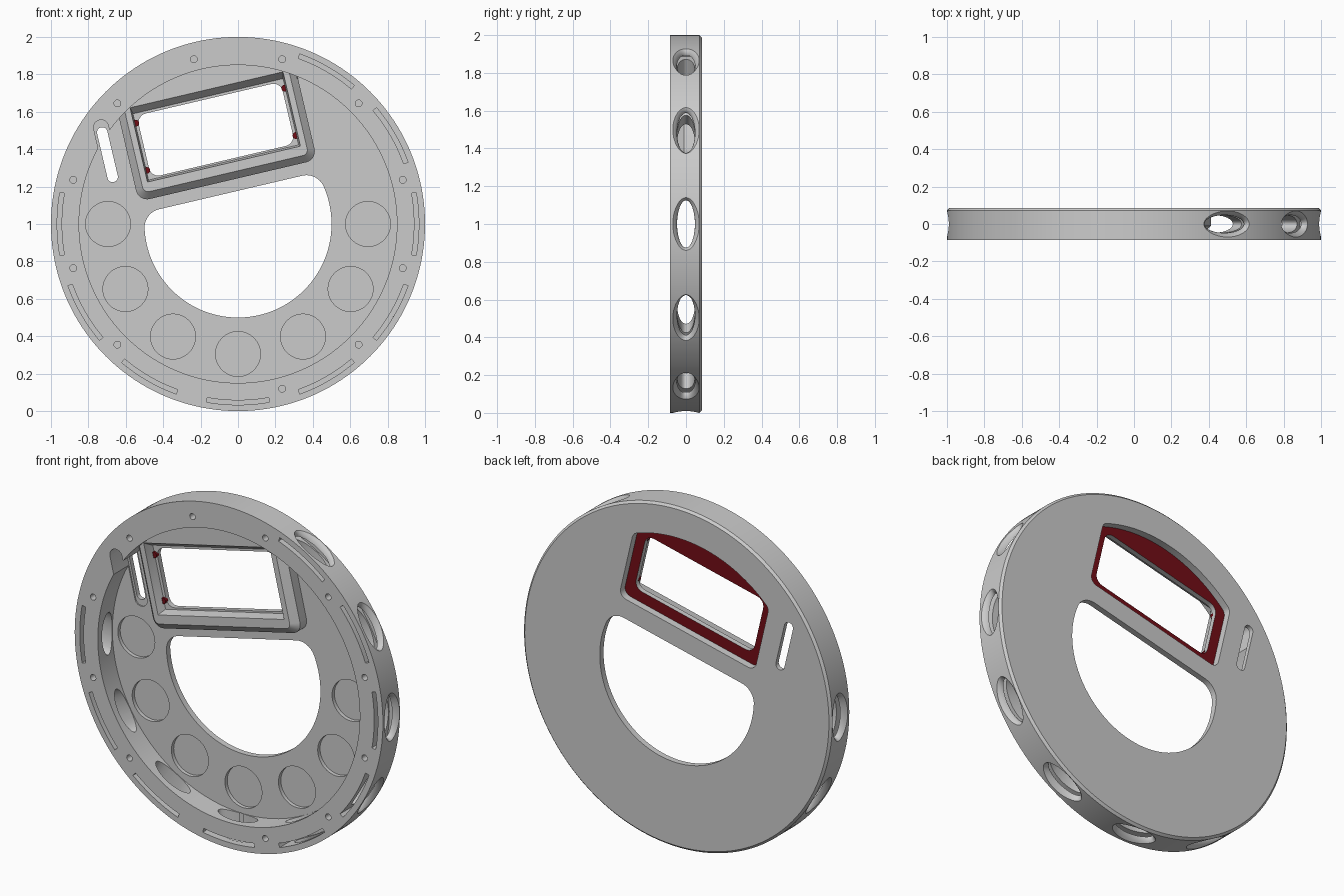
import bpy, bmesh
from math import sin, cos, pi, radians, atan2, sqrt

if "Cube" in bpy.data.objects:
    bpy.data.objects.remove(bpy.data.objects["Cube"])

TILT = radians(13.2)
FRONT, BACK, FLOOR, SEAT, LEDGE = -0.085, 0.085, 0.05, 0.042, 0.012


def arc(cx, cy, r, a0, a1, n=8):
    return [(cx + r * cos(a0 + (a1 - a0) * i / n), cy + r * sin(a0 + (a1 - a0) * i / n)) for i in range(n + 1)]


def circle(cx, cy, r, n=32):
    return arc(cx, cy, r, 0, 2 * pi, n)[:-1]


def rounded_rect(u0, u1, v0, v1, r, n=6):
    pts = []
    for k, (x, y) in enumerate([(u1 - r, v1 - r), (u0 + r, v1 - r), (u0 + r, v0 + r), (u1 - r, v0 + r)]):
        pts += arc(x, y, r, k * pi / 2, (k + 1) * pi / 2, n)
    return pts


def arched(hw, v0, R, r, rt):
    """Box with rounded lower corners and an arc of radius R on top."""
    u = hw - rt
    v = sqrt((R - rt) ** 2 - u * u)
    a = atan2(v, u)
    return (arc(hw - r, v0 + r, r, -pi / 2, 0) + arc(u, v, rt, 0, a)
            + arc(0, 0, R, a, pi - a, 32)[1:-1]
            + arc(-u, v, rt, pi - a, pi) + arc(-hw + r, v0 + r, r, pi, 1.5 * pi))


def ring(pts, y, tilt=0.0):
    c, s = cos(tilt), sin(tilt)
    return [(u * c - v * s, y, 1 + u * s + v * c) for u, v in pts]


def loft(name, solids):
    """Each solid is a list of rings, skinned and capped."""
    bm = bmesh.new()
    for rings in solids:
        vs = [[bm.verts.new(p) for p in r] for r in rings]
        for a, b in zip(vs, vs[1:]):
            for i in range(len(a)):
                j = (i + 1) % len(a)
                bm.faces.new((a[i], a[j], b[j], b[i]))
        bm.faces.new(vs[0][::-1])
        bm.faces.new(vs[-1])
    bmesh.ops.recalc_face_normals(bm, faces=bm.faces)
    me = bpy.data.meshes.new(name)
    bm.to_mesh(me)
    bm.free()
    ob = bpy.data.objects.new(name, me)
    bpy.context.collection.objects.link(ob)
    return ob


def prism(pts, y0, y1, tilt=0.0):
    return [ring(pts, y0, tilt), ring(pts, y1, tilt)]


def apply_boolean(body, tool, op='DIFFERENCE'):
    tool.hide_render = True
    m = body.modifiers.new(tool.name, 'BOOLEAN')
    m.operation, m.solver, m.object = op, 'EXACT', tool
    bpy.context.view_layer.objects.active = body
    bpy.ops.object.modifier_apply(modifier=m.name)
    bpy.data.objects.remove(tool)


# Main disc with chamfered back edge, hollowed from the front
body = loft("housing", [[ring(circle(0, 0, r, 160), y) for r, y in ((1, FRONT), (1, 0.072), (0.987, BACK))]])
apply_boolean(body, loft("cavity", [prism(circle(0, 0, 0.85, 160), -0.2, FLOOR)]))

# Raised window surround
base, top = arched(0.49, 0.238, 0.86, 0.06, 0.01), arched(0.452, 0.277, 0.86, 0.03, 0.01)
apply_boolean(body, loft("surround", [[ring(base, 0.065, TILT), ring(base, -0.01, TILT), ring(top, -0.05, TILT)]]), 'UNION')

# Tapered window pocket, window opening, back seat
pocket = [ring(rounded_rect(-0.42, 0.42, 0.329, 0.737, 0.004, 2), y, TILT) for y in (-0.12, -0.05)]
pocket.append(ring(rounded_rect(-0.412, 0.412, 0.338, 0.702, 0.004, 2), LEDGE, TILT))
apply_boolean(body, loft("pocket", [pocket]))
apply_boolean(body, loft("window", [prism(rounded_rect(-0.395, 0.395, 0.348, 0.688, 0.05), -0.03, 0.2, TILT)]))
apply_boolean(body, loft("seat", [prism(arched(0.452, 0.285, 0.82, 0.045, 0.045), SEAT, 0.2, TILT)]))

# Large D-shaped opening
r, v0 = 0.1, 0.173
v = v0 - r
u = sqrt((0.5 - r) ** 2 - v * v)
a = atan2(v, u)
opening = arc(u, v, r, a, pi / 2, 12) + arc(-u, v, r, pi / 2, pi - a, 12) + arc(0, 0, 0.5, pi - a, 2 * pi + a, 80)[1:-1]
apply_boolean(body, loft("opening", [prism(opening, -0.2, 0.2, TILT)]))

# Side slot with clearance notch in the rim
apply_boolean(body, loft("notch", [prism(rounded_rect(-0.635, -0.555, 0.335, 0.71, 0.0395), -0.2, 0.058, TILT)]))
apply_boolean(body, loft("side_slot", [prism(rounded_rect(-0.623, -0.567, 0.37, 0.67, 0.0275), 0, 0.2, TILT)]))

# Seven round floor recesses and the rim screw holes
recesses = [prism(circle(0.695 * cos(t), 0.695 * sin(t), 0.12, 48), 0, 0.072)
            for t in (-k * pi / 6 for k in range(7))]
screws = [prism(circle(0.912 * cos(t), 0.912 * sin(t), 0.018, 16), -0.2, -0.02)
          for t in (radians(15 + 30 * k) for k in range(12) if k != 8)]
apply_boolean(body, loft("round_cuts", recesses + screws))

# Nine flared oval ports through the rim, each crossed by a thin slot
ports, slots = [], []
for k in range(9):
    t = radians(60 - 30 * k)
    rings = []
    for d, w, h in ((0.832, 0.125, 0.047), (0.965, 0.125, 0.047), (0.978, 0.13, 0.051),
                    (0.99, 0.14, 0.06), (1.0, 0.153, 0.07), (1.03, 0.165, 0.076)):
        rings.append([(d * cos(t) - p * sin(t), q, 1 + d * sin(t) + p * cos(t))
                      for p, q in ((w * cos(e), h * sin(e)) for e in (2 * pi * i / 40 for i in range(40)))])
    ports.append(rings)
    slots.append(prism(arc(0, 0, 0.967, t - 0.175, t + 0.175, 12) + arc(0, 0, 0.943, t + 0.175, t - 0.175, 12),
                       -0.2, 0.055))
apply_boolean(body, loft("ports", ports))
apply_boolean(body, loft("slots", slots))

# Red back seat
red = bpy.data.materials.new("dark_red")
red.diffuse_color = (0.17, 0.004, 0.008, 1)
red.use_nodes = True
red.node_tree.nodes["Principled BSDF"].inputs["Base Color"].default_value = red.diffuse_color
me = body.data
me.materials.clear()
me.materials.append(None)
me.materials.append(red)
for f in me.polygons:
    f.material_index = int(f.normal.y > 0.9 and abs(f.center.y - SEAT) < 0.002)

# Small red pegs on the window ledge
pegs = loft("ledge_pegs", [prism(circle(s * 0.409, v, 0.018, 16), LEDGE - 0.012, LEDGE + 0.01, TILT)
                           for s in (-1, 1) for v in (0.39, 0.65)])
pegs.data.materials.append(red)

for ob in (body, pegs):
    bpy.ops.object.select_all(action='DESELECT')
    ob.select_set(True)
    bpy.context.view_layer.objects.active = ob
    bpy.ops.object.shade_smooth_by_angle(angle=radians(25))
